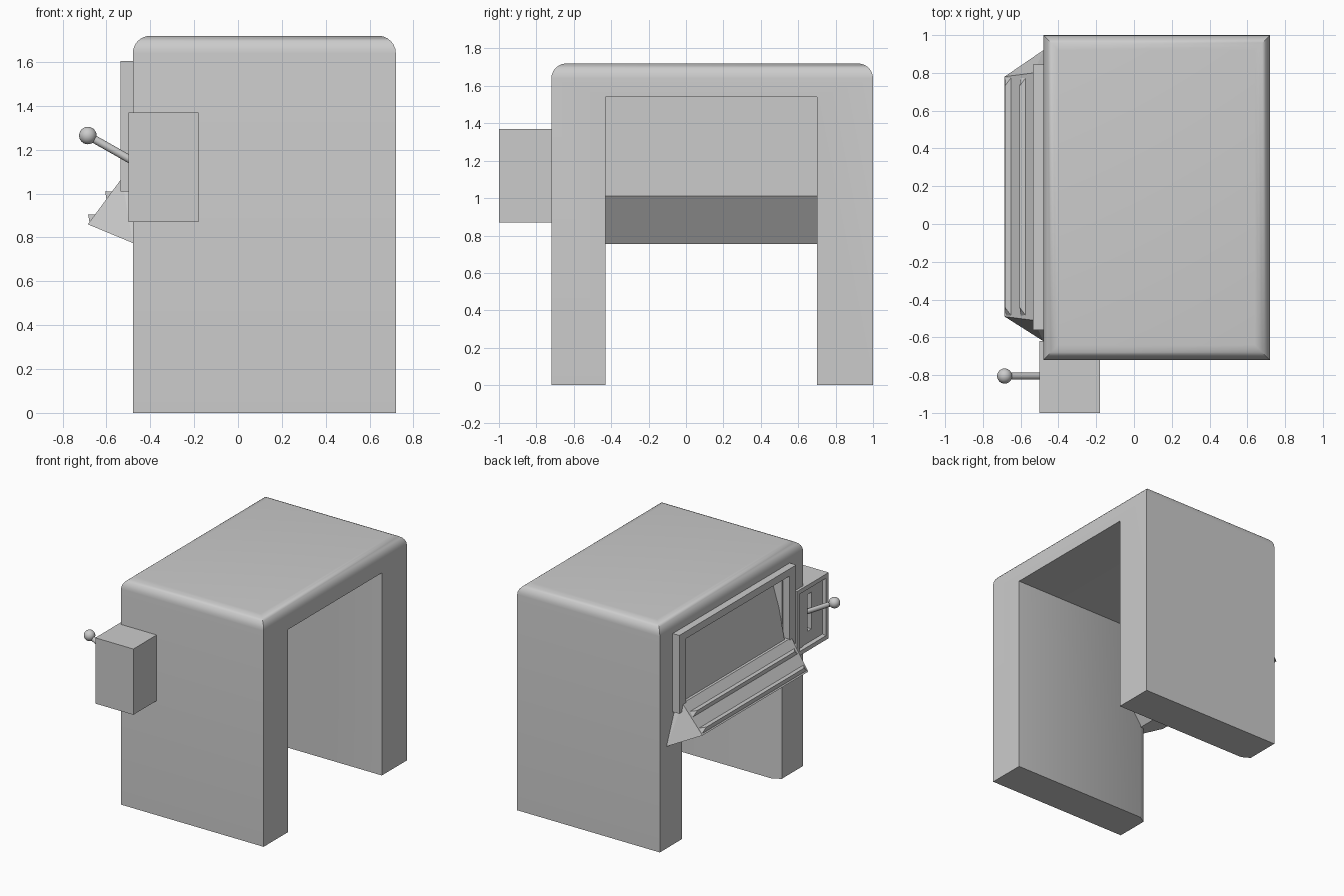
import bpy
import bmesh
from math import radians
from mathutils import Vector

if "Cube" in bpy.data.objects:
    bpy.data.objects.remove(bpy.data.objects["Cube"], do_unlink=True)


def finish(name, bm, smooth=False):
    bmesh.ops.recalc_face_normals(bm, faces=bm.faces[:])
    mesh = bpy.data.meshes.new(name)
    bm.to_mesh(mesh)
    bm.free()
    obj = bpy.data.objects.new(name, mesh)
    bpy.context.collection.objects.link(obj)
    if smooth:
        activate(obj)
        bpy.ops.object.shade_smooth_by_angle(angle=radians(35))
    return obj


def activate(obj):
    bpy.ops.object.select_all(action="DESELECT")
    obj.select_set(True)
    bpy.context.view_layer.objects.active = obj


def box_bm(lo, hi):
    bm = bmesh.new()
    bmesh.ops.create_cube(bm, size=1)
    for v in bm.verts:
        v.co = [a + (b - a) * (c + 0.5) for a, b, c in zip(lo, hi, v.co)]
    return bm


def box(name, lo, hi):
    return finish(name, box_bm(lo, hi))


def prism(name, profile, y0, y1):
    """Extrude an xz profile along y."""
    bm = bmesh.new()
    face = bm.faces.new([bm.verts.new((x, y0, z)) for x, z in profile])
    new = bmesh.ops.extrude_face_region(bm, geom=[face])["geom"]
    bmesh.ops.translate(bm, vec=(0, y1 - y0, 0),
                        verts=[v for v in new if isinstance(v, bmesh.types.BMVert)])
    return finish(name, bm)


def hull(name, rows):
    """Convex solid from (x, z, front y, back y) rows."""
    bm = bmesh.new()
    for x, z, y0, y1 in rows:
        bm.verts.new((x, y0, z))
        bm.verts.new((x, y1, z))
    bmesh.ops.convex_hull(bm, input=bm.verts[:])
    bmesh.ops.dissolve_limit(bm, angle_limit=radians(1),
                             verts=bm.verts[:], edges=bm.edges[:])
    return finish(name, bm)


def cut(obj, cutter):
    cutter.hide_render = True
    mod = obj.modifiers.new("cut", "BOOLEAN")
    mod.object = cutter
    mod.solver = "EXACT"
    activate(obj)
    bpy.ops.object.modifier_apply(modifier=mod.name)
    bpy.data.objects.remove(cutter, do_unlink=True)


# Cabinet: block with rounded top edges and an archway cut through it
bm = box_bm((-0.48, -0.72, 0), (0.72, 1.0, 1.72))
top_edges = [e for e in bm.edges if all(v.co.z > 1.7 for v in e.verts)]
bmesh.ops.bevel(bm, geom=top_edges, offset=0.08, segments=6, profile=0.5,
                affect="EDGES")
cabinet = finish("cabinet", bm)

# Archway, flared where it meets the console side
bm = bmesh.new()
loops = []
for x, y0, y1, top in ((0.8, -0.43, 0.70, 1.54), (-0.42, -0.43, 0.70, 1.54),
                       (-0.48, -0.465, 0.735, 1.55), (-0.6, -0.465, 0.735, 1.55)):
    loops.append([bm.verts.new((x, y, z)) for y, z in
                  ((y0, -0.1), (y1, -0.1), (y1, top), (y0, top))])
bm.faces.new(loops[0])
bm.faces.new(loops[-1])
for a, b in zip(loops, loops[1:]):
    for i in range(4):
        j = (i + 1) % 4
        bm.faces.new((a[i], a[j], b[j], b[i]))
cut(cabinet, finish("archway_cutter", bm))
activate(cabinet)
bpy.ops.object.shade_smooth_by_angle(angle=radians(35))

# Console housing with its tilted screen face
prism("screen_housing",
      [(-0.48, 0.775), (-0.43, 0.755), (-0.25, 1.01), (-0.25, 1.56),
       (-0.41, 1.56), (-0.51, 1.07)], -0.455, 0.725)

# Raised surround of the screen
for side, y0, y1 in (("front", -0.56, -0.48), ("back", 0.765, 0.845)):
    box(f"screen_frame_{side}", (-0.535, y0, 1.01), (-0.47, y1, 1.605))
box("screen_frame_top", (-0.535, -0.48, 1.55), (-0.47, 0.765, 1.605))

# Sloping shelf with flared ends
hull("console_shelf", [(-0.685, 0.86, -0.49, 0.78),
                       (-0.48, 0.775, -0.62, 0.92),
                       (-0.47, 0.775, -0.62, 0.92),
                       (-0.43, 0.755, -0.43, 0.70),
                       (-0.53, 1.07, -0.51, 0.80),
                       (-0.47, 1.07, -0.51, 0.80)])

# Ledges across the shelf
for i, z in enumerate((1.01, 0.905)):
    x = -0.685 + 0.74 * (z - 0.86)
    hull(f"shelf_ledge_{i + 1}", [(x - 0.032, z, -0.44, 0.73),
                                  (x + 0.005, z, -0.49, 0.78),
                                  (x - 0.025, z - 0.04, -0.49, 0.78)])

# Control box with a recessed plate and lever slot
bm = box_bm((-0.5, -1.0, 0.87), (-0.18, -0.62, 1.37))
bm.normal_update()
plate = [f for f in bm.faces if f.normal.x < -0.9]
bmesh.ops.inset_region(bm, faces=plate, thickness=0.045)
bmesh.ops.inset_region(bm, faces=plate, thickness=0.012, depth=-0.025)
control_box = finish("control_box", bm)
cut(control_box, box("slot_cutter", (-0.6, -0.83, 1.0), (-0.42, -0.78, 1.28)))

# Lever rod and knob
start, end = Vector((-0.42, -0.805, 1.115)), Vector((-0.685, -0.805, 1.265))
axis = end - start
bm = bmesh.new()
bmesh.ops.create_cone(bm, cap_ends=True, segments=16, radius1=0.018,
                      radius2=0.018, depth=axis.length)
bm.transform(axis.to_track_quat("Z", "Y").to_matrix().to_4x4())
bmesh.ops.translate(bm, vec=(start + end) / 2, verts=bm.verts[:])
finish("lever_rod", bm, smooth=True)

bm = bmesh.new()
bmesh.ops.create_uvsphere(bm, u_segments=24, v_segments=12, radius=0.04)
bmesh.ops.translate(bm, vec=end, verts=bm.verts[:])
finish("lever_knob", bm, smooth=True)
